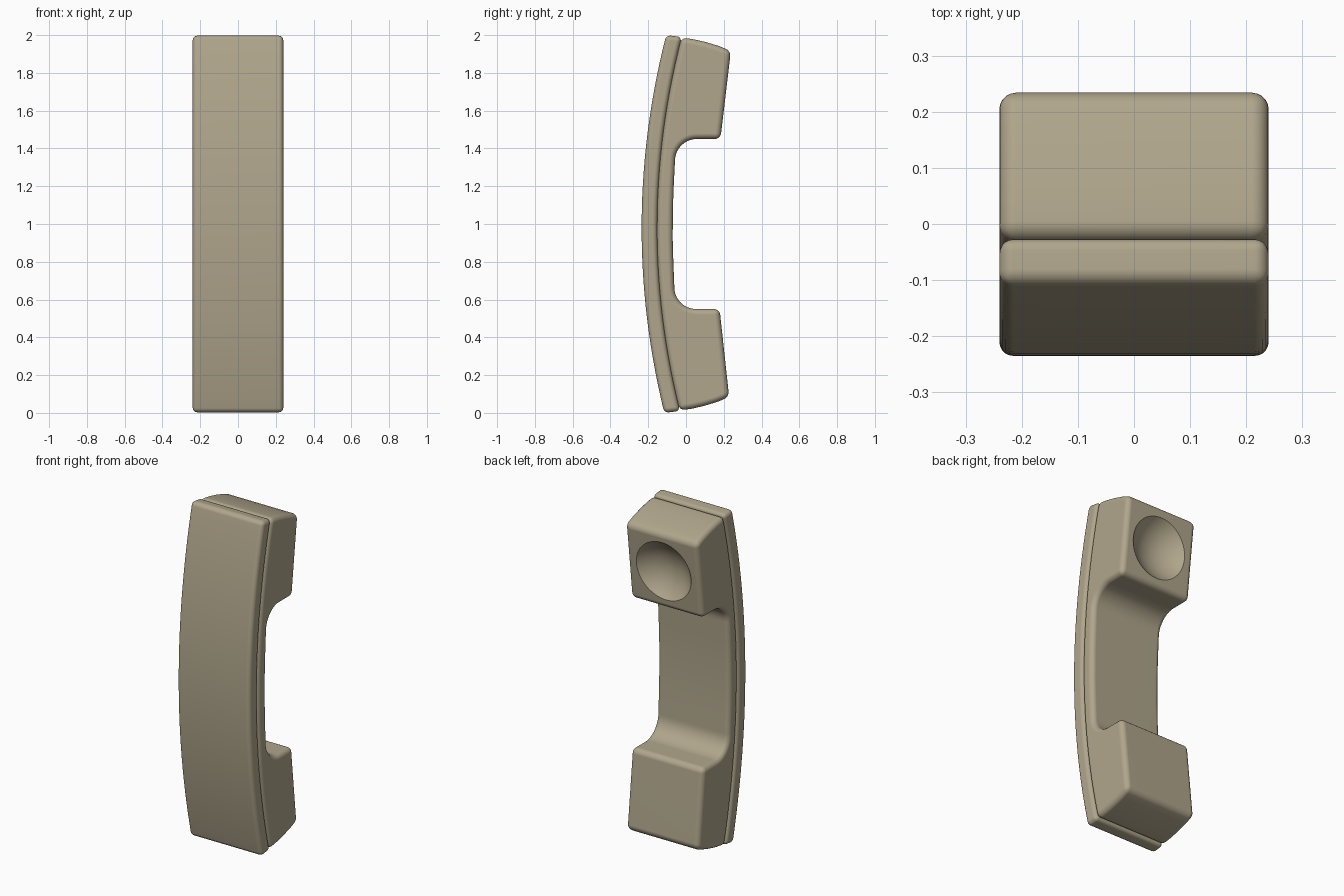
import bpy, bmesh, math
from mathutils import Vector

if "Cube" in bpy.data.objects:
    bpy.data.objects.remove(bpy.data.objects["Cube"])

beige = bpy.data.materials.new("warm_beige")
beige.diffuse_color = (0.434, 0.381, 0.262, 1)
beige.use_nodes = True
beige.node_tree.nodes["Principled BSDF"].inputs["Base Color"].default_value = beige.diffuse_color
HALF = 0.24  # half of the width


def bow(y_mid, t):
    """Curved line of the handset: t runs -1 (bottom) to 1 (top)."""
    return y_mid + 0.125 * t * t


def tilt(y, z):
    return y + 0.005 * (z - 1)


def mirrored(upper):
    """Profile of the upper half plus its mirror image below z = 1."""
    return upper + [(y, 2 - z) for y, z in reversed(upper)]


def prism(name, profile, bevel):
    """Extrude a y-z profile across x and round its edges."""
    bm = bmesh.new()
    left = [bm.verts.new((-HALF, tilt(y, z), z)) for y, z in profile]
    face = bm.faces.new(left)
    res = bmesh.ops.extrude_face_region(bm, geom=[face])
    verts = [v for v in res["geom"] if isinstance(v, bmesh.types.BMVert)]
    bmesh.ops.translate(bm, verts=verts, vec=(2 * HALF, 0, 0))
    bmesh.ops.recalc_face_normals(bm, faces=bm.faces)
    me = bpy.data.meshes.new(name)
    bm.to_mesh(me)
    bm.free()
    me.materials.append(beige)
    ob = bpy.data.objects.new(name, me)
    bpy.context.collection.objects.link(ob)
    mod = ob.modifiers.new("round", "BEVEL")
    mod.width, mod.segments = bevel, 5
    mod.limit_method, mod.angle_limit = "ANGLE", math.radians(40)
    mod.use_clamp_overlap = False
    return ob


def finish(ob):
    """Apply modifiers and smooth the shading."""
    bpy.ops.object.select_all(action="DESELECT")
    ob.select_set(True)
    bpy.context.view_layer.objects.active = ob
    bpy.ops.object.convert(target="MESH")
    bpy.ops.object.shade_smooth_by_angle(angle=math.radians(30))
    wn = ob.modifiers.new("normals", "WEIGHTED_NORMAL")
    wn.keep_sharp = True


N = 14
# Back shell: a bowed plate
outer = [(bow(-0.235, i / N), 1 + i / N) for i in range(-N, N + 1)]
inner = [(bow(-0.152, i / N), 1 + 0.99 * i / N) for i in range(N, -N - 1, -1)]
shell = prism("back_shell", outer + inner, 0.025)

# Body: grip with ear and mouth blocks, inner corners filleted
upper = []
for i in range(0, N + 1):                      # seam side, middle to top
    if i:
        upper.append((bow(-0.154, i / N), 1 + 0.988 * i / N))
upper += [(0.04, 1.977), (0.10, 1.963), (0.17, 1.942), (0.233, 1.916)]
upper += [(0.18, 1.45)]
for k in range(11):                            # concave fillet
    a = math.radians(90 + 9 * k)
    upper.append((0.055 + 0.115 * math.cos(a), 1.335 + 0.115 * math.sin(a)))
upper += [(-0.066, 1.2), (-0.070, 1.08)]
body = prism("handset_body", mirrored(upper), 0.03)

# Round dish cut into the ear block
r, d = 0.18, 0.08
R = (r * r + d * d) / (2 * d)
normal = Vector((0, 0.466, -0.055)).normalized()
centre = Vector((0, 0.209, 1.683)) + normal * (R - d)
bpy.ops.mesh.primitive_uv_sphere_add(segments=96, ring_count=48, radius=R, location=centre)
dish = bpy.context.object
dish.name = "ear_dish_cutter"
dish.rotation_euler = normal.to_track_quat("Z", "Y").to_euler()
dish.data.materials.append(beige)
dish.hide_render = True
cut = body.modifiers.new("dish", "BOOLEAN")
cut.operation, cut.object, cut.solver = "DIFFERENCE", dish, "EXACT"

finish(shell)
finish(body)
bpy.data.objects.remove(dish)
